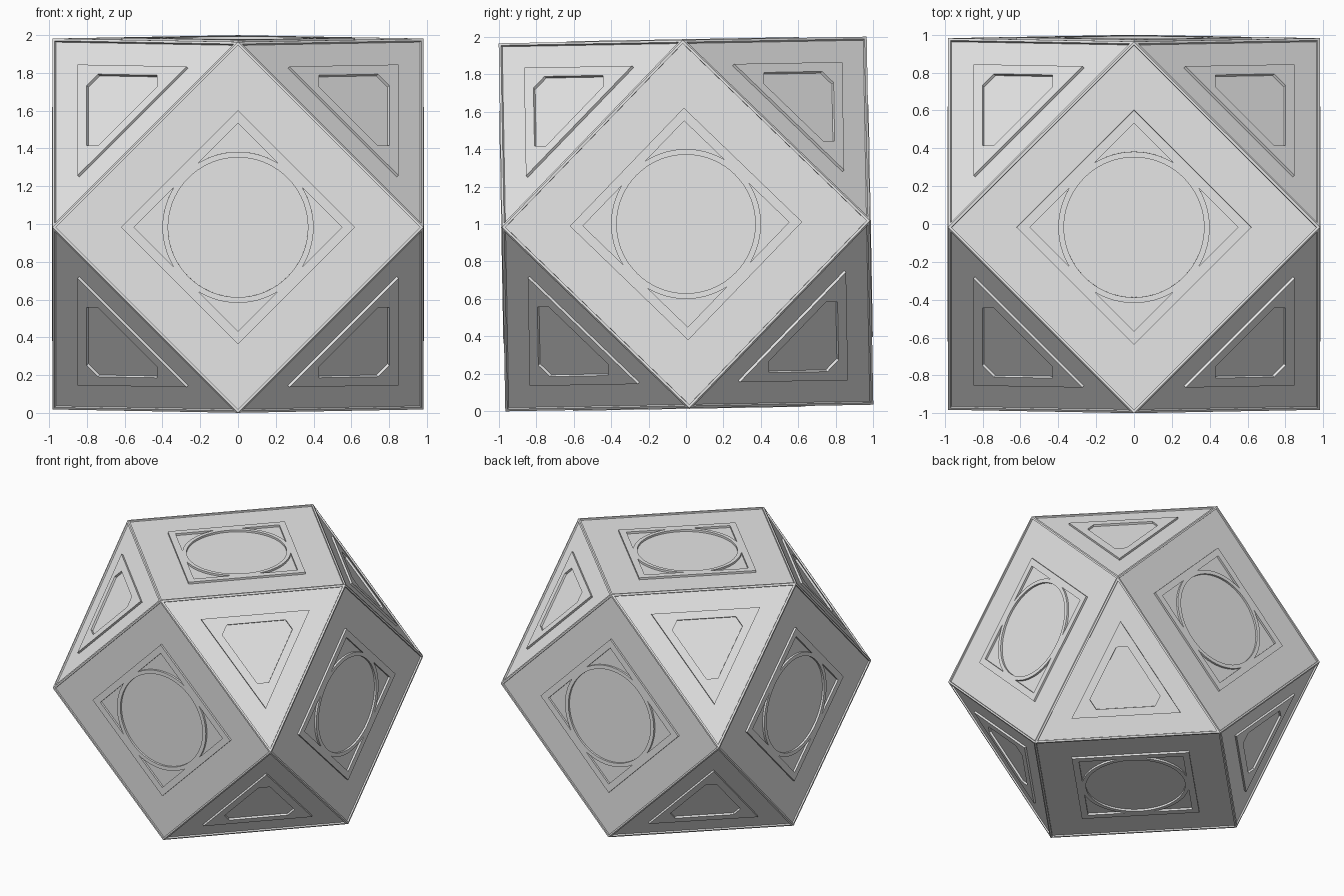
import bpy, bmesh
from math import cos, sin, pi, sqrt
from mathutils import Matrix, Vector

if "Cube" in bpy.data.objects:
    bpy.data.objects.remove(bpy.data.objects["Cube"])

A = 0.982          # half width of the solid
TILT = 0.018       # slight lean about x
DROP = 0.012       # depth of each face behind its rim
RAISE = 0.016      # height of the raised mouldings

grey = bpy.data.materials.new("plain_grey")
grey.use_nodes = True
grey.diffuse_color = (0.8, 0.8, 0.8, 1)
grey.node_tree.nodes["Principled BSDF"].inputs["Base Color"].default_value = (0.8, 0.8, 0.8, 1)


def finish(bm, name):
    """Turn a bmesh into a named object."""
    bmesh.ops.recalc_face_normals(bm, faces=bm.faces)
    mesh = bpy.data.meshes.new(name)
    bm.to_mesh(mesh)
    bm.free()
    mesh.materials.append(grey)
    obj = bpy.data.objects.new(name, mesh)
    bpy.context.collection.objects.link(obj)
    return obj


def polygon(sides, radius):
    return [Vector((radius * cos(2 * pi * i / sides), radius * sin(2 * pi * i / sides), 0))
            for i in range(sides)]


def corners(points, cut, blunt):
    """Three points per corner; a blunt corner is cut straight across."""
    out = []
    for i, p in enumerate(points):
        a = p.lerp(points[i - 1], cut)
        b = p.lerp(points[(i + 1) % len(points)], cut)
        out += [a, (a + b) / 2 if blunt else p, b]
    return out


def moulding(bm, frame, outer, inner):
    """Raised closed band between two outlines with equal point counts."""
    up, down = Vector((0, 0, RAISE)), Vector((0, 0, -0.004))
    loops = [[bm.verts.new(frame @ (p + h)) for p in pts]
             for pts, h in ((outer, down), (outer, up), (inner, up), (inner, down))]
    n = len(outer)
    for k in range(4):
        a, b = loops[k], loops[(k + 1) % 4]
        for i in range(n):
            j = (i + 1) % n
            bm.faces.new((a[i], a[j], b[j], b[i]))


# Body: fourteen-sided solid with a thin rim round every recessed face
body = bmesh.new()
for s in (-A, A):
    for t in (-A, A):
        for co in ((s, t, 0), (s, 0, t), (0, s, t)):
            body.verts.new(co)
bmesh.ops.convex_hull(body, input=body.verts)
bmesh.ops.dissolve_limit(body, angle_limit=0.02, verts=body.verts, edges=body.edges)
bmesh.ops.recalc_face_normals(body, faces=body.faces)
bmesh.ops.transform(body, verts=body.verts,
                    matrix=Matrix.Translation((0, 0, 1)) @ Matrix.Rotation(TILT, 4, "X"))
squares = [f for f in body.faces if len(f.verts) == 4]
triangles = [f for f in body.faces if len(f.verts) == 3]
for group, rim in ((squares, 0.018), (triangles, 0.028)):
    bmesh.ops.inset_individual(body, faces=group, thickness=rim)
    bmesh.ops.inset_individual(body, faces=group, thickness=0.001, depth=-DROP)


def face_frame(face):
    """Local axes: origin at the face centre, x to a corner, z outward."""
    c = face.calc_center_median()
    z = face.normal.normalized()
    x = (face.verts[0].co - c).normalized()
    return Matrix.Translation(c) @ Matrix((x, z.cross(x), z)).transposed().to_4x4()


# Square faces: a square moulding round a circular one
square_bm, ring_bm = bmesh.new(), bmesh.new()
for f in squares:
    frame = face_frame(f)
    moulding(square_bm, frame, polygon(4, 0.62), polygon(4, 0.55))
    moulding(ring_bm, frame, polygon(72, 0.40), polygon(72, 0.37))

# Triangular faces: a raised triangle with a blunt-cornered panel sunk in it
tri_bm = bmesh.new()
R = A * sqrt(2 / 3)
for f in triangles:
    moulding(tri_bm, face_frame(f),
             corners(polygon(3, R * 0.587), 0.14, False),
             corners(polygon(3, R * 0.44), 0.14, True))

finish(body, "body")
finish(square_bm, "square_mouldings")
rings = finish(ring_bm, "round_mouldings")
finish(tri_bm, "triangle_mouldings")

# Smooth the round walls only
bpy.ops.object.select_all(action="DESELECT")
rings.select_set(True)
bpy.context.view_layer.objects.active = rings
bpy.ops.object.shade_smooth_by_angle(angle=0.5)
